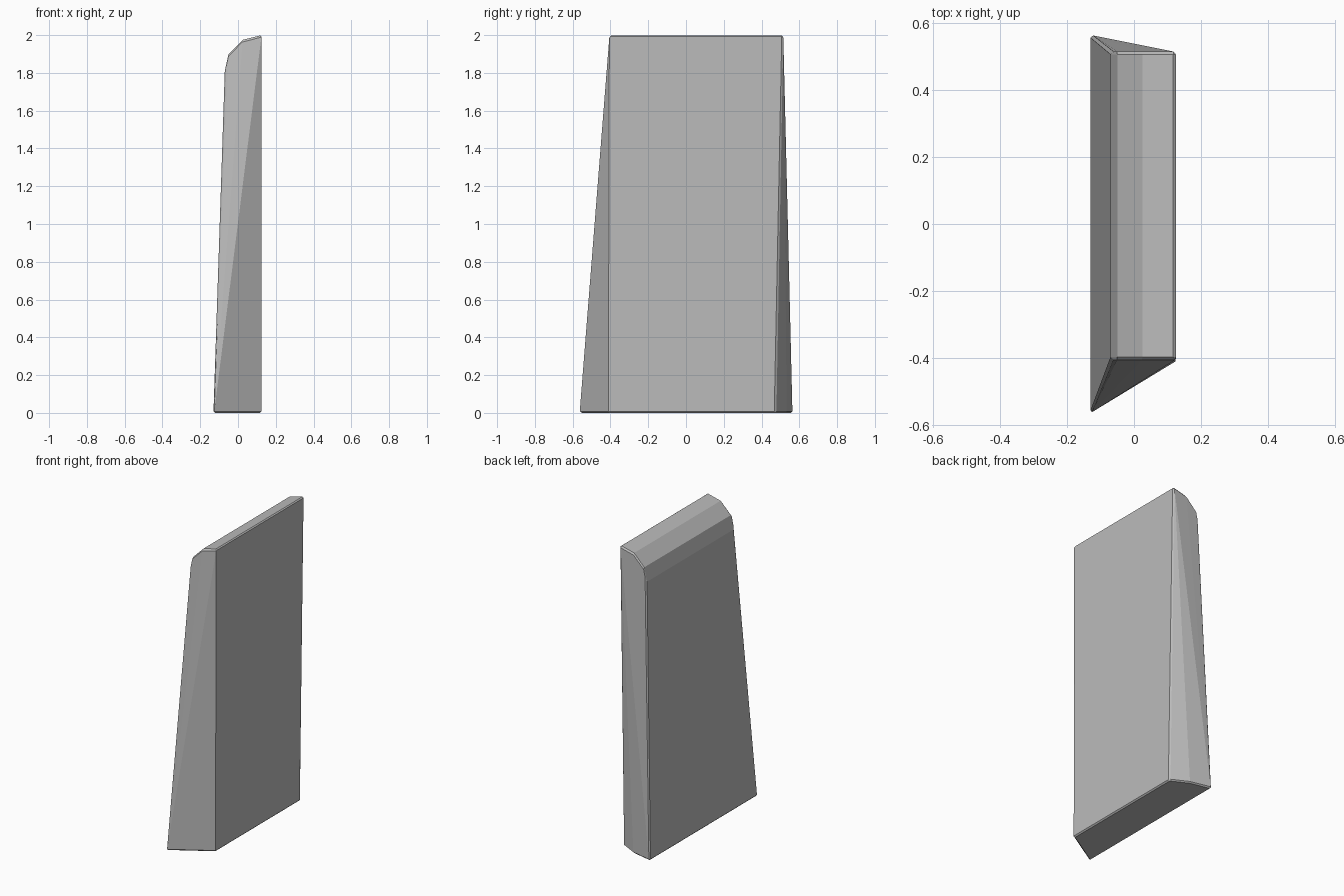
import bpy
import bmesh
from math import radians

old = bpy.data.objects.get("Cube")
if old:
    bpy.data.objects.remove(old, do_unlink=True)

# One plain grey for the whole slab
grey = bpy.data.materials.new("plain grey")
grey.use_nodes = True
colour = (0.5, 0.5, 0.5, 1)
grey.diffuse_color = colour
grey.node_tree.nodes["Principled BSDF"].inputs["Base Color"].default_value = colour

# Rounded top profile (x, z), swept straight between the two ends
top_profile = [(0.125, 2.0), (0.025, 1.975), (-0.05, 1.9), (-0.07, 1.81)]
top = [(x, y, z) for x, z in top_profile for y in (-0.405, 0.515)]

# Flared base outline (x, y)
base_outline = [(0.125, -0.41), (0.125, 0.475), (0.012, 0.533),
                (-0.13, 0.565), (-0.13, -0.565)]
base = [(x, y, 0) for x, y in base_outline]

# Skin the flared slab and merge its flat panels
bm = bmesh.new()
for point in top + base:
    bm.verts.new(point)
bmesh.ops.convex_hull(bm, input=bm.verts[:])
bmesh.ops.dissolve_limit(bm, angle_limit=radians(0.5),
                         verts=bm.verts[:], edges=bm.edges[:])
bmesh.ops.recalc_face_normals(bm, faces=bm.faces[:])
mesh = bpy.data.meshes.new("slab")
bm.to_mesh(mesh)
bm.free()
slab = bpy.data.objects.new("slab", mesh)
bpy.context.collection.objects.link(slab)
mesh.materials.append(grey)

# Fine chamfer along the sharp edges
chamfer = slab.modifiers.new("edge chamfer", "BEVEL")
chamfer.width = 0.008
chamfer.segments = 1
chamfer.limit_method = "ANGLE"
chamfer.angle_limit = radians(40)
